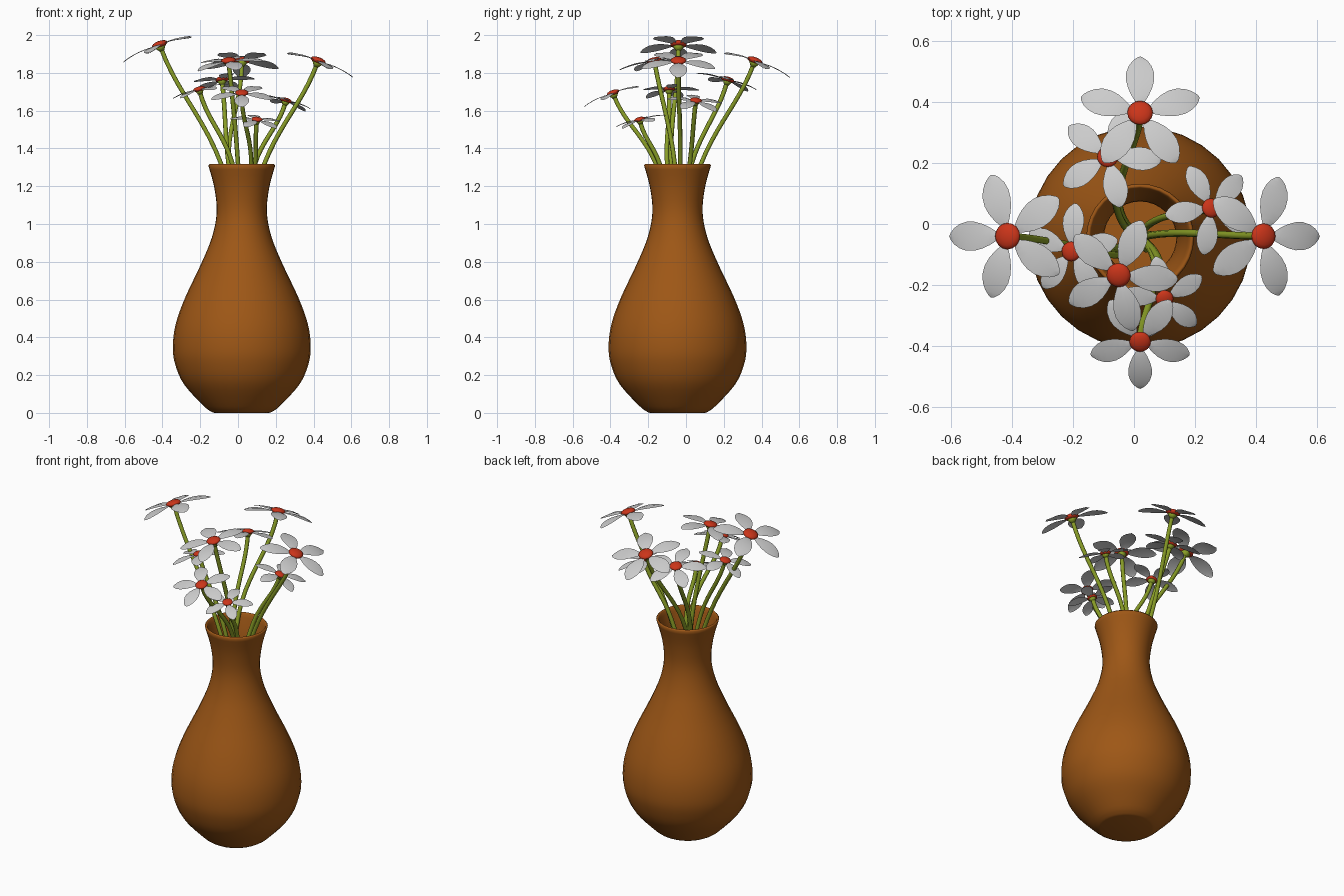
import bpy, bmesh, math
from mathutils import Vector, Matrix

if "Cube" in bpy.data.objects:
    bpy.data.objects.remove(bpy.data.objects["Cube"])

CX, CY = 0.02, -0.045   # vase axis


def material(name, rgb):
    m = bpy.data.materials.new(name)
    m.diffuse_color = (*rgb, 1)
    m.use_nodes = True
    m.node_tree.nodes["Principled BSDF"].inputs["Base Color"].default_value = m.diffuse_color
    return m


BROWN = material("clay", (0.34, 0.095, 0.008))
RED = material("red", (0.6, 0.035, 0.01))
GREEN = material("green", (0.25, 0.34, 0.02))


def add_mesh(name, bm, mat=None):
    me = bpy.data.meshes.new(name)
    bm.to_mesh(me)
    bm.free()
    for p in me.polygons:
        p.use_smooth = True
    ob = bpy.data.objects.new(name, me)
    bpy.context.collection.objects.link(ob)
    if mat:
        me.materials.append(mat)
    return ob


def smooth_profile(pts, n=4):
    # Catmull-Rom through the profile points
    p = [Vector(q) for q in [pts[0], *pts, pts[-1]]]
    out = []
    for i in range(1, len(p) - 2):
        a, b, c, d = p[i - 1:i + 3]
        for k in range(n):
            t = k / n
            out.append(0.5 * (2 * b + (c - a) * t + (2 * a - 5 * b + 4 * c - d) * t * t
                              + (3 * b - a - 3 * c + d) * t ** 3))
    return out + [p[-1]]


# Vase: outer profile, rim, inner profile, turned round its axis
def vase(segments=32):
    outer = smooth_profile([(0.155, 0.003), (0.20, 0.035), (0.305, 0.15), (0.352, 0.255), (0.365, 0.35),
                            (0.35, 0.47), (0.30, 0.61), (0.215, 0.79), (0.158, 0.93),
                            (0.133, 1.06), (0.145, 1.19), (0.177, 1.31)])
    inner = [Vector((max(p.x - 0.014, 0), max(p.y, 0.03))) for p in reversed(outer)]
    prof = [Vector((0, 0)), Vector((0.145, 0))] + outer + [Vector((0.17, 1.318))] + inner + [Vector((0, 0.03))]
    bm = bmesh.new()
    vs = [bm.verts.new((p.x, 0, p.y)) for p in prof]
    es = [bm.edges.new(e) for e in zip(vs, vs[1:])]
    bmesh.ops.spin(bm, geom=vs + es, cent=(0, 0, 0), axis=(0, 0, 1), angle=math.tau, steps=segments)
    bmesh.ops.remove_doubles(bm, verts=bm.verts, dist=0.0005)
    bmesh.ops.recalc_face_normals(bm, faces=bm.faces)
    add_mesh("vase", bm, BROWN).location = (CX, CY, 0)


# Five thin drooping petals, first one at the given angle
def petals(name, size, angle, frame):
    bm = bmesh.new()
    n = 10
    for k in range(5):
        rot = Matrix.Rotation(angle + k * math.tau / 5, 4, 'Z')
        rows = []
        for i in range(n + 1):
            t = 0.5 - 0.5 * math.cos(math.pi * i / n)
            x = 0.12 + 0.90 * t
            w = 0.235 * math.sin(math.pi * t ** 1.25) ** 0.6 if 0 < i < n else 0.015
            z = 0.10 * x * (1 - x) * 2 - 0.06 * x * x
            rows.append([bm.verts.new(rot @ (Vector((x, w * s, z - 0.02 * s * s)) * size)) for s in (-1, 0, 1)])
        for a, b in zip(rows, rows[1:]):
            for j in (0, 1):
                bm.faces.new((a[j], b[j], b[j + 1], a[j + 1]))
    add_mesh(name, bm).matrix_world = frame


def flower(i, pos, size, angle, rim, tilt):
    pos = Vector(pos)
    out = Vector((pos.x - CX, pos.y - CY, 0)).normalized()
    turn = Matrix.Rotation(math.radians(tilt), 4, Vector((0, 0, 1)).cross(out))
    frame = Matrix.Translation(pos) @ turn
    petals(f"petals_{i}", size, math.radians(angle), frame)

    # Red flattened flower centre
    bm = bmesh.new()
    bmesh.ops.create_uvsphere(bm, u_segments=16, v_segments=8, radius=size * 0.21)
    bmesh.ops.scale(bm, vec=(1, 1, 0.42), verts=bm.verts)
    add_mesh(f"flower_centre_{i}", bm, RED).matrix_world = frame @ Matrix.Translation((0, 0, size * 0.03))

    # Green cup below the petals
    bm = bmesh.new()
    bmesh.ops.create_cone(bm, cap_ends=True, segments=12, radius1=0.012, radius2=size * 0.17, depth=size * 0.16)
    add_mesh(f"calyx_{i}", bm, GREEN).matrix_world = frame @ Matrix.Translation((0, 0, -size * 0.07))

    # Stem from inside the vase, past the rim, to the flower
    cu = bpy.data.curves.new(f"stem_{i}", 'CURVE')
    cu.dimensions = '3D'
    cu.bevel_depth = 0.012
    cu.bevel_resolution = 2
    cu.resolution_u = 10
    cu.use_fill_caps = True
    sp = cu.splines.new('BEZIER')
    sp.bezier_points.add(2)
    base = Vector((CX - (rim[0] - CX) * 0.3, CY - (rim[1] - CY) * 0.3, 0.75))
    end = frame @ Vector((0, 0, -0.01))
    for bp, co in zip(sp.bezier_points, (base, Vector((*rim, 1.32)), end)):
        bp.co = co
        bp.handle_left_type = bp.handle_right_type = 'AUTO'
    top = sp.bezier_points[2]
    top.handle_left_type = top.handle_right_type = 'FREE'
    axis = turn @ Vector((0, 0, 1))
    top.handle_left = end - axis * (pos.z - 1.32) * 0.4
    top.handle_right = end + axis * 0.05
    cu.materials.append(GREEN)
    bpy.context.collection.objects.link(bpy.data.objects.new(f"stem_{i}", cu))


vase()
# head position, petal length, petal angle, stem position at rim, tilt
FLOWERS = [
    ((0.02, 0.363, 1.86), 0.20, 90, (-0.05, 0.08), 20),
    ((-0.085, 0.22, 1.76), 0.17, 68, (-0.05, 0.03), 17),
    ((0.253, 0.052, 1.65), 0.152, 45, (0.09, 0.02), 17),
    ((0.423, -0.04, 1.86), 0.20, 0, (0.14, -0.03), 20),
    ((-0.05, -0.167, 1.86), 0.19, 67, (0.00, -0.06), 12),
    ((0.10, -0.245, 1.55), 0.14, 30, (0.09, -0.14), 15),
    ((0.02, -0.385, 1.69), 0.167, -90, (0.07, -0.16), 20),
    ((-0.205, -0.09, 1.71), 0.155, 86, (-0.03, -0.10), 15),
    ((-0.413, -0.04, 1.945), 0.207, 180, (-0.09, -0.08), 20),
]
for i, f in enumerate(FLOWERS, 1):
    flower(i, *f)
